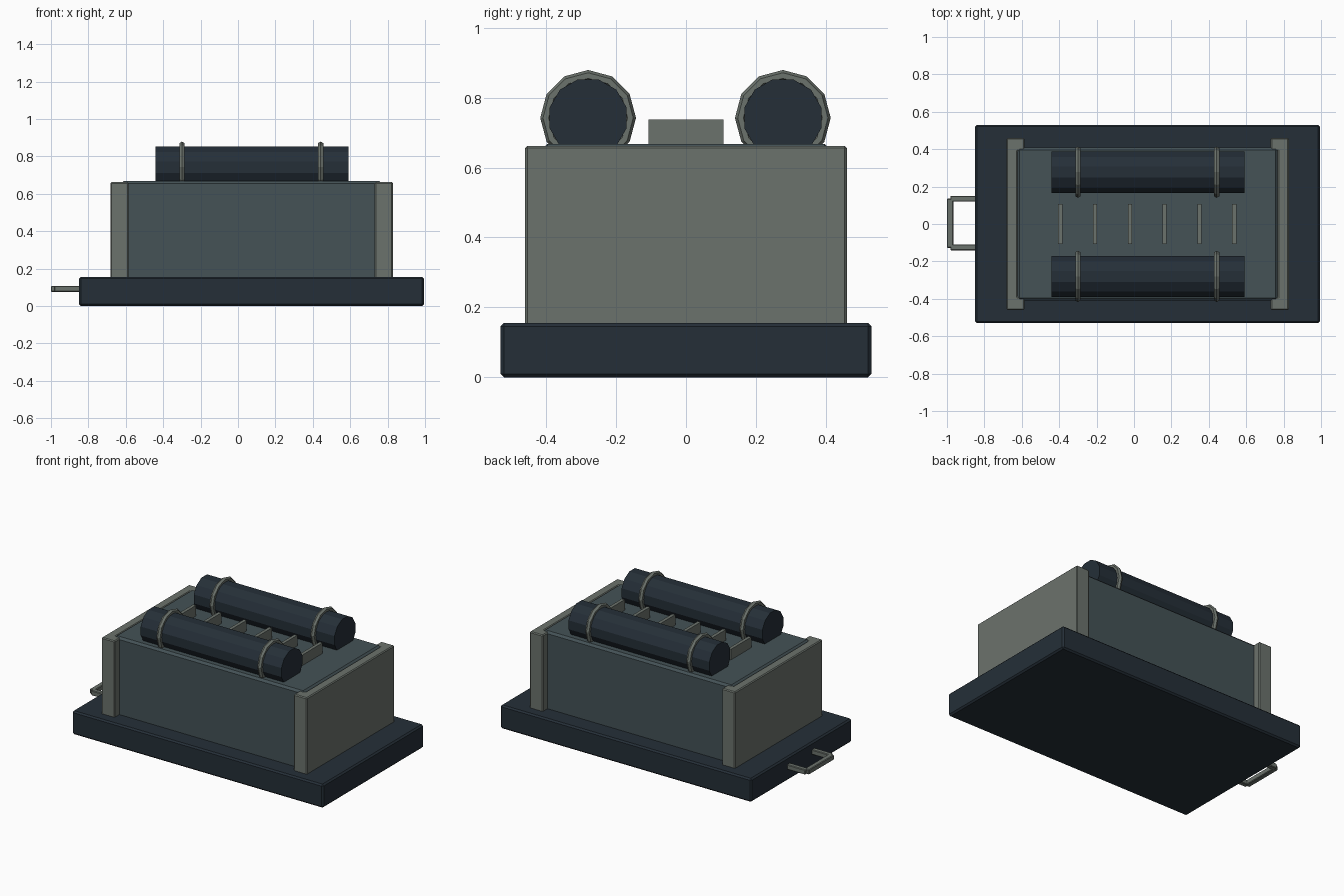
import bpy, bmesh, math
from mathutils import Matrix

if "Cube" in bpy.data.objects:
    bpy.data.objects.remove(bpy.data.objects["Cube"])


def material(name, rgb):
    m = bpy.data.materials.new(name)
    m.diffuse_color = (*rgb, 1)
    m.use_nodes = True
    m.node_tree.nodes["Principled BSDF"].inputs["Base Color"].default_value = m.diffuse_color
    return m


NAVY = material("dark navy", (0.018, 0.028, 0.039))
SLATE = material("slate", (0.058, 0.084, 0.093))
GREY = material("warm grey", (0.148, 0.170, 0.151))


def add(name, bm, mat, bevel=0):
    if bevel:
        bmesh.ops.bevel(bm, geom=bm.edges[:], offset=bevel, segments=1, affect='EDGES')
    bmesh.ops.recalc_face_normals(bm, faces=bm.faces[:])
    me = bpy.data.meshes.new(name)
    bm.to_mesh(me)
    bm.free()
    me.materials.append(mat)
    ob = bpy.data.objects.new(name, me)
    bpy.context.collection.objects.link(ob)
    return ob


def box(name, x, y, z, mat, bevel=0):
    bm = bmesh.new()
    bmesh.ops.create_cube(bm, size=1)
    for v in bm.verts:
        for i, (a, b) in enumerate((x, y, z)):
            v.co[i] = a if v.co[i] < 0 else b
    return add(name, bm, mat, bevel)


def prism(name, profile, z0, z1, mat, bevel=0):
    bm = bmesh.new()
    face = bm.faces.new([bm.verts.new((x, y, z0)) for x, y in profile])
    ext = bmesh.ops.extrude_face_region(bm, geom=[face], use_keep_orig=True)
    for v in ext["geom"]:
        if isinstance(v, bmesh.types.BMVert):
            v.co.z = z1
    return add(name, bm, mat, bevel)


# Base slab and main housing
box("base", (-0.85, 0.995), (-0.53, 0.53), (0, 0.156), NAVY, 0.01)
box("housing", (-0.625, 0.77), (-0.41, 0.41), (0.14, 0.668), SLATE, 0.014)

# C-shaped end covers, mirrored about the housing middle
mid = 0.073
cover = [(0.755, 0.46), (0.755, -0.46), (0.658, -0.46), (0.658, -0.39),
         (0.695, -0.39), (0.695, 0.39), (0.658, 0.39), (0.658, 0.46)]
for side, name in ((-1, "left_end_cover"), (1, "right_end_cover")):
    prism(name, [(mid + side * x, y) for x, y in cover], 0.145, 0.662, GREY, 0.006)

# Roof tanks with strap rings
for y, tag in ((-0.28, "front"), (0.277, "back")):
    bm = bmesh.new()
    rot = Matrix.Translation((0.075, y, 0.742)) @ Matrix.Rotation(math.pi / 2, 4, 'Y')
    bmesh.ops.create_cone(bm, cap_ends=True, segments=12, radius1=0.114, radius2=0.114,
                          depth=1.034, matrix=rot @ Matrix.Rotation(math.pi / 12, 4, 'Z'))
    add(tag + "_tank", bm, NAVY)
    for x in (-0.30, 0.442):
        bpy.ops.mesh.primitive_torus_add(
            major_segments=12, minor_segments=6, major_radius=0.121, minor_radius=0.016,
            location=(x, y, 0.742), rotation=(0, math.pi / 2, 0))
        ring = bpy.context.object
        ring.name = tag + "_tank_strap"
        ring.data.materials.append(GREY)

# Row of cooling fins between the tanks
for i in range(6):
    x = -0.394 + i * 0.186
    box("fin", (x - 0.011, x + 0.011), (-0.107, 0.107), (0.64, 0.738), GREY)

# Pull handle on the left end
box("handle_grip", (-1.0, -0.966), (-0.127, 0.135), (0.075, 0.108), GREY, 0.004)
for y in (-0.125, 0.135):
    box("handle_arm", (-0.982, -0.83), (y - 0.016, y + 0.016), (0.075, 0.108), GREY, 0.004)
